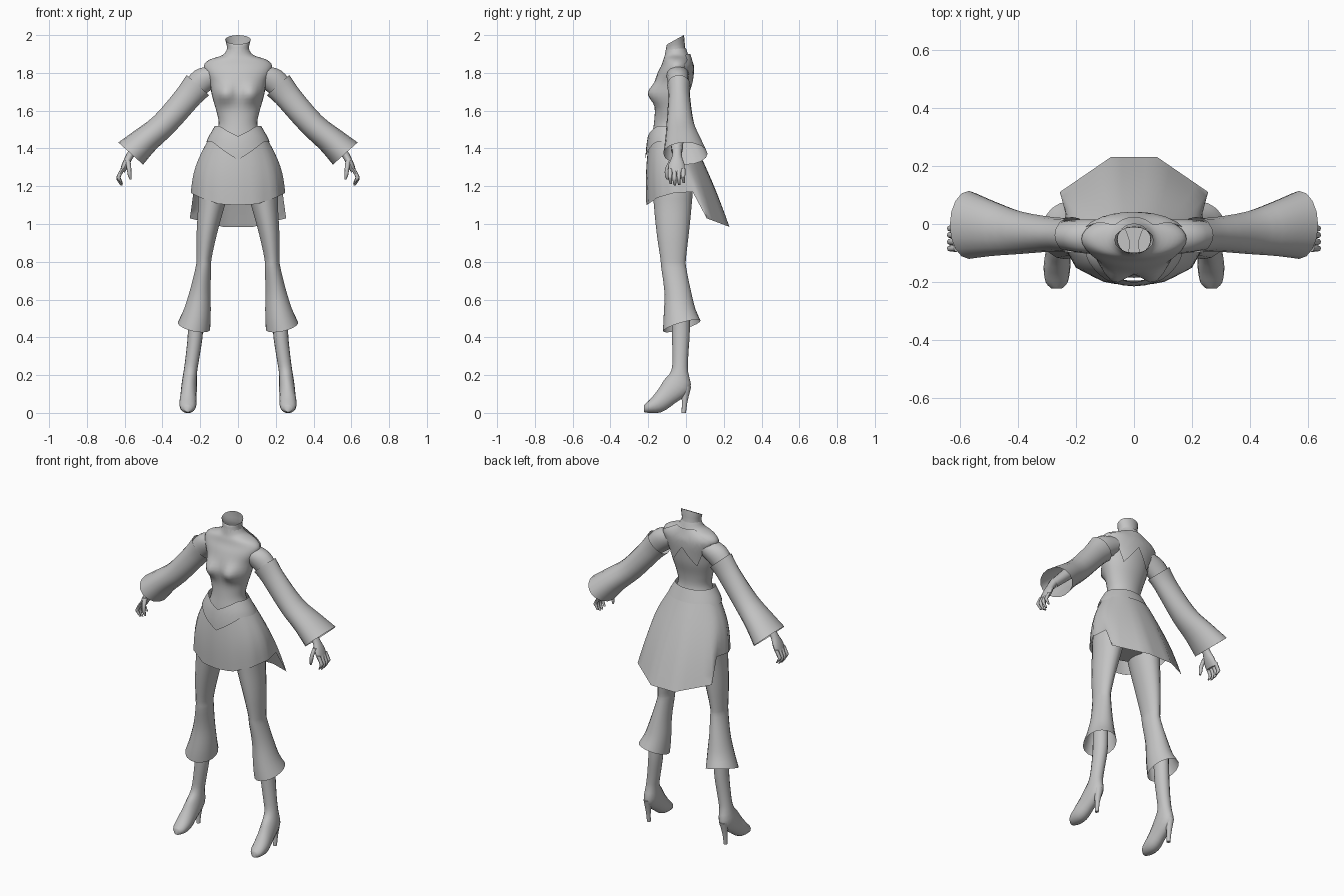
import bpy, bmesh, math
from mathutils import Vector, Matrix

if "Cube" in bpy.data.objects:
    bpy.data.objects.remove(bpy.data.objects["Cube"])

grey = bpy.data.materials.new("plain grey")
grey.diffuse_color = (0.55, 0.55, 0.55, 1)
grey.use_nodes = True
grey.node_tree.nodes["Principled BSDF"].inputs["Base Color"].default_value = grey.diffuse_color


def lerp_table(table, t):
    """Piecewise linear lookup; each row is (t, values...)."""
    t = min(max(t, table[0][0]), table[-1][0])
    for a, b in zip(table, table[1:]):
        if t <= b[0]:
            f = (t - a[0]) / (b[0] - a[0])
            return [p + (q - p) * f for p, q in zip(a[1:], b[1:])]


def smooth_keys(keys, steps):
    """Catmull-Rom interpolation between cross-section keys."""
    keys = [tuple(k) + (0,) * (7 - len(k)) for k in keys]
    out = []
    for i in range(len(keys) - 1):
        p = [keys[max(0, min(len(keys) - 1, i + d))] for d in (-1, 0, 1, 2)]
        for s in range(steps):
            t = s / steps
            out.append([b + 0.5 * t * (c - a + t * (2*a - 5*b + 4*c - d + t * (3*(b - c) + d - a)))
                        for a, b, c, d in zip(*p)])
    return out + [keys[-1]]


def build(name, rows, closed=True, cap_start=False, cap_end=False, mirror=False, angle=50):
    """Skin a grid of points into one smooth object."""
    bm = bmesh.new()
    grid = [[bm.verts.new(p) for p in row] for row in rows]
    n = len(grid[0])
    for a, b in zip(grid, grid[1:]):
        for i in range(n if closed else n - 1):
            j = (i + 1) % n
            bm.faces.new((a[i], a[j], b[j], b[i]))
    if cap_start:
        bm.faces.new(grid[0])
    if cap_end:
        bm.faces.new(grid[-1])
    bmesh.ops.recalc_face_normals(bm, faces=bm.faces)
    me = bpy.data.meshes.new(name)
    bm.to_mesh(me)
    bm.free()
    me.materials.append(grey)
    ob = bpy.data.objects.new(name, me)
    bpy.context.collection.objects.link(ob)
    bpy.ops.object.select_all(action='DESELECT')
    ob.select_set(True)
    bpy.context.view_layer.objects.active = ob
    bpy.ops.object.shade_smooth_by_angle(angle=math.radians(angle))
    if mirror:
        ob.modifiers.new("Mirror", 'MIRROR')
    return ob


def rings(keys, n=16, steps=3):
    """Keys are x, y, z, x radius, y radius, side tilt, forward tilt."""
    rows = []
    for x, y, z, rx, ry, side, fwd in smooth_keys(keys, steps):
        m = Matrix.Rotation(-side, 3, 'Y') @ Matrix.Rotation(fwd, 3, 'X')
        rows.append([Vector((x, y, z)) + m @ Vector((rx * math.sin(2*math.pi*i/n),
                     -ry * math.cos(2*math.pi*i/n), 0)) for i in range(n)])
    return rows


# Torso: z, front y, back y, half width
body = [(1.15, -.15, .01, .10), (1.28, -.18, .04, .16), (1.40, -.185, .03, .15),
        (1.46, -.18, .01, .125), (1.53, -.17, -.01, .102), (1.60, -.165, -.005, .115),
        (1.68, -.17, .015, .138), (1.75, -.165, .025, .15), (1.80, -.15, .03, .172),
        (1.84, -.13, .03, .18), (1.87, -.12, .02, .15), (1.895, -.112, .012, .08),
        (1.93, -.105, .0, .056)]
torso = rings([(0, (f + b) / 2, z, w, (b - f) / 2) for z, f, b, w in body], 32, 4)
for row in torso:
    for p in row:
        if p.y < -.08:  # bust
            d = ((abs(p.x) - .07) / .046) ** 2 + ((p.z - 1.69) / .05) ** 2
            p.y -= .045 * math.exp(-d)
build("torso", torso, cap_start=True)

# Standing collar, open at the top and lower at the front
build("collar", rings([(0, -.052, 1.895, .064, .06), (0, -.055, 1.935, .058, .05),
                       (0, -.055, 1.976, .068, .05, 0, .5)], 16))

# Pointed back panel lying over the shoulder blades
panel = []
for r in range(9):
    row = []
    for c in range(25):
        u = c / 12 - 1
        low = lerp_table([(0, 1.79), (.5, 1.68), (.75, 1.78), (1, 1.81)], abs(u))[0]
        z = 1.90 + (low - 1.90) * r / 8
        f, b, w = lerp_table(body, z)
        x = u * (.06 + (.165 - .06) * min(1, r / 5))
        k = max(0, 1 - (x / w) ** 2)
        row.append((x, (f + b) / 2 + (b - f) / 2 * math.sqrt(k) + .012, z))
    panel.append(row)
build("back_panel", panel, closed=False)

# Belt with a dipped front edge: z, front y, back y, half width
belt_shape = [(1.33, -.215, .075, .207), (1.40, -.212, .05, .182),
              (1.46, -.203, .025, .157), (1.52, -.185, .0, .122)]
belt = []
for r in range(6):
    row = []
    for i in range(32):
        a = 2 * math.pi * i / 32
        front = max(0, 1 - abs(math.sin(a)) / .8) if math.cos(a) > 0 else 0
        top, low = 1.52 - .055 * front, 1.435 - .095 * front
        z = low + (top - low) * r / 5
        f, b, w = lerp_table(belt_shape, z)
        row.append((w * math.sin(a), (f + b) / 2 - (b - f) / 2 * math.cos(a), z))
    belt.append(row)
build("belt", belt)

# Skirt: short rounded front, long angular back tail (half hem outline)
hem = [(0, 0, -.21, 1.10), (.14, .10, -.20, 1.105), (.3, .20, -.15, 1.14),
       (.45, .25, -.06, 1.165), (.6, .235, .035, 1.17), (.7, .255, .11, 1.03),
       (.9, .08, .23, .985), (1, 0, .23, .985)]
skirt = []
for r in range(9):
    t = r / 8
    row = []
    for i in range(40):
        s = i / 20 if i <= 20 else 2 - i / 20
        sign = 1 if i <= 20 else -1
        hx, hy, hz = lerp_table(hem, s)
        a = math.pi * s
        tx, ty, tz = .155 * math.sin(a), -.08 - .115 * math.cos(a), 1.45
        bulge = .022 * math.sin(math.pi * t)
        row.append((sign * (tx + (hx - tx) * t + bulge * math.sin(a)),
                    ty + (hy - ty) * t - bulge * .4 * math.cos(a), tz + (hz - tz) * t))
    skirt.append(row)
build("skirt", skirt)

# Flared trousers
build("trouser_leg", rings([
    (.095, -.07, 1.34, .08, .09), (.125, -.07, 1.2, .085, .105), (.14, -.07, 1.1, .072, .10),
    (.165, -.07, .95, .055, .085), (.18, -.068, .82, .041, .068), (.183, -.065, .77, .042, .066),
    (.20, -.045, .65, .055, .07), (.215, -.033, .55, .072, .083),
    (.233, -.022, .46, .088, .103, .22, .28)], 18), cap_start=True, mirror=True)

# Boot shaft and foot in one sweep, then the thin heel
build("boot", rings([
    (.222, -.027, .60, .04, .045), (.225, -.027, .43, .04, .047), (.24, -.03, .30, .037, .042),
    (.252, -.033, .22, .036, .045, 0, -.1), (.258, -.045, .15, .041, .073, 0, -.4),
    (.262, -.10, .092, .043, .058, 0, -.8), (.265, -.15, .05, .046, .05, 0, -1.2),
    (.266, -.20, .03, .038, .03, 0, -1.5), (.266, -.222, .022, .018, .018, 0, -1.55)], 16),
    cap_start=True, cap_end=True, mirror=True)
build("boot_heel", rings([(.26, .0, .14, .026, .028), (.263, -.007, .06, .014, .015),
                          (.263, -.012, 0, .011, .012)], 10), True, True, True, True)

# Bare upper arm under a wide bell sleeve
TILT = math.radians(42)
build("upper_arm", rings([(.12, -.045, 1.795, .06, .06, TILT), (.18, -.042, 1.765, .07, .058, TILT),
                          (.25, -.04, 1.70, .06, .05, TILT), (.40, -.045, 1.54, .04, .04, TILT),
                          (.555, -.048, 1.385, .026, .03, TILT)], 14), mirror=True)
build("sleeve", rings([(.212, -.038, 1.735, .08, .062, TILT), (.265, -.036, 1.672, .072, .058, .5),
                       (.39, -.03, 1.53, .068, .073, .7), (.49, -.015, 1.445, .075, .095, .72),
                       (.568, -.003, 1.373, .088, .117, .73)], 16), mirror=True)

# Hand with curled fingers and thumb
build("palm", rings([(.54, -.047, 1.41, .024, .026, .5), (.573, -.048, 1.36, .02, .026, .4),
                     (.595, -.05, 1.315, .019, .042, .3), (.613, -.05, 1.275, .014, .042, .1)], 12),
      True, True, True, True)
for k in range(4):
    y = -.084 + .023 * k
    drop = (.01, 0, .003, .015)[k]
    build("finger_%d" % (k + 1), rings([(.608, y, 1.295, .012, .012), (.63, y, 1.255, .011, .011),
          (.631, y, 1.23 + drop, .010, .010), (.615, y + .003, 1.203 + drop, .005, .006)], 8, 2),
          True, True, True, True)
build("thumb", rings([(.583, -.075, 1.335, .014, .015), (.577, -.098, 1.295, .012, .012),
                      (.574, -.102, 1.26, .010, .010), (.568, -.098, 1.235, .005, .005)], 8, 2),
      True, True, True, True)
